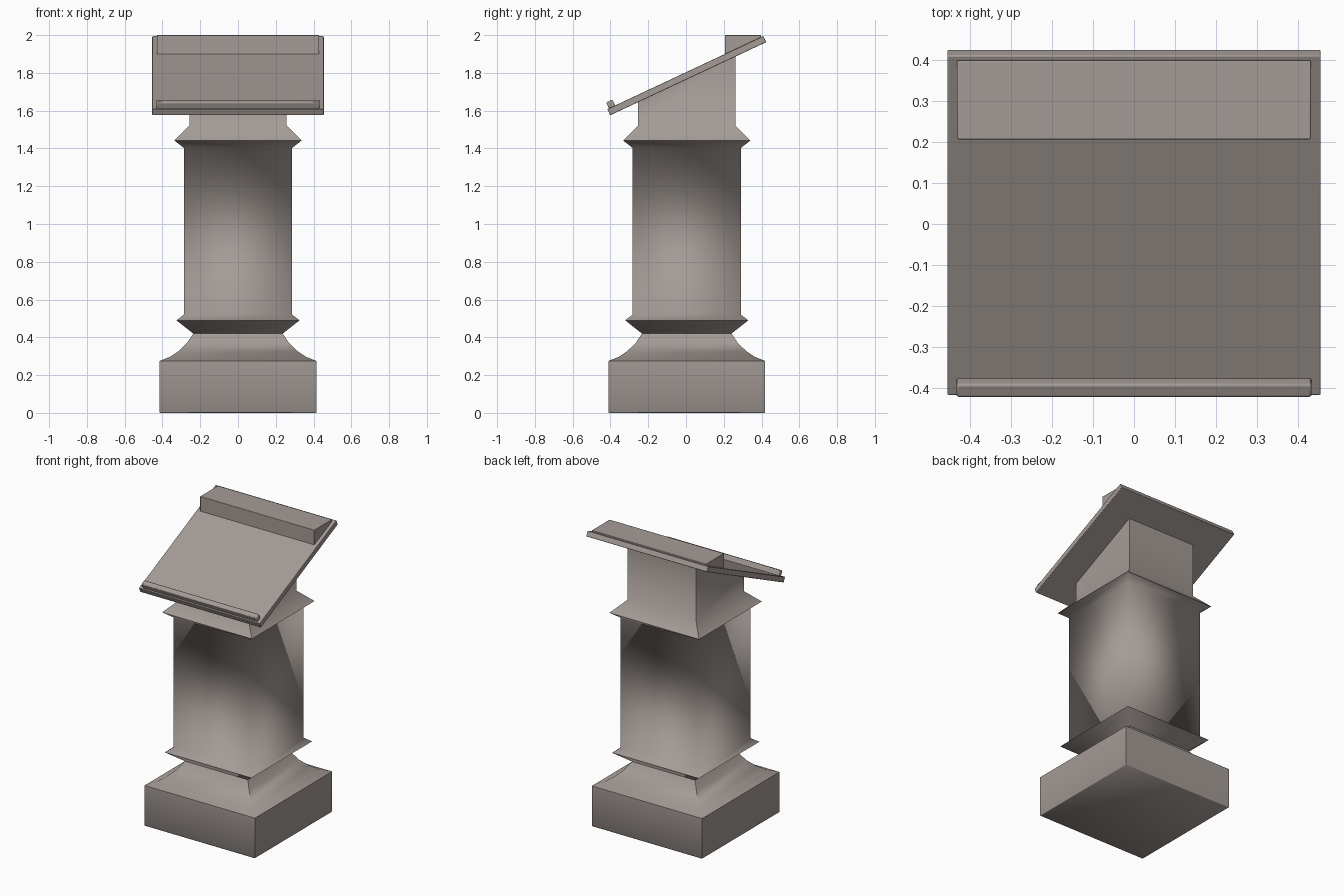
import bpy, bmesh, math
from mathutils import Matrix, Vector

if "Cube" in bpy.data.objects:
    bpy.data.objects.remove(bpy.data.objects["Cube"])

TILT = math.radians(25.1)
BOARD_CENTRE = Vector((0, 0.004, 1.7855))

stone = bpy.data.materials.new("warm_stone")
stone.diffuse_color = (0.375, 0.33, 0.308, 1)
stone.use_nodes = True
stone.node_tree.nodes["Principled BSDF"].inputs["Base Color"].default_value = stone.diffuse_color


def finish(name, bm, bevel=0, smooth=30):
    bmesh.ops.recalc_face_normals(bm, faces=bm.faces)
    mesh = bpy.data.meshes.new(name)
    bm.to_mesh(mesh)
    bm.free()
    mesh.materials.append(stone)
    ob = bpy.data.objects.new(name, mesh)
    bpy.context.collection.objects.link(ob)
    if bevel:
        mod = ob.modifiers.new("soft_edges", 'BEVEL')
        mod.width = bevel
        mod.segments = 2
        mod.limit_method = 'ANGLE'
        mod.angle_limit = math.radians(35)
    bpy.context.view_layer.objects.active = ob
    ob.select_set(True)
    bpy.ops.object.shade_smooth_by_angle(angle=math.radians(smooth))
    ob.select_set(False)
    return ob


def tilted_box(name, size, offset, bevel):
    """Box placed in the frame of the sloping board."""
    bm = bmesh.new()
    bmesh.ops.create_cube(bm, size=1)
    bmesh.ops.scale(bm, vec=size, verts=bm.verts)
    bmesh.ops.translate(bm, vec=offset, verts=bm.verts)
    bm.transform(Matrix.Translation(BOARD_CENTRE) @ Matrix.Rotation(TILT, 4, 'X'))
    return finish(name, bm, bevel)


# Square pedestal: (half width, height) profile, top cut along the board slope
profile = [(0.411, 0), (0.415, 0.004), (0.415, 0.275), (0.36, 0.297), (0.315, 0.327),
           (0.27, 0.37), (0.237, 0.42), (0.326, 0.49), (0.287, 0.52), (0.287, 1.403),
           (0.337, 1.442), (0.257, 1.522), (0.257, 1.776)]
bm = bmesh.new()
rings = []
for i, (r, z) in enumerate(profile):
    slope = math.tan(TILT) if i == len(profile) - 1 else 0
    rings.append([bm.verts.new((sx * r, sy * r + 0.004, z + sy * r * slope))
                  for sx, sy in ((-1, -1), (1, -1), (1, 1), (-1, 1))])
for a, b in zip(rings, rings[1:]):
    for k in range(4):
        n = (k + 1) % 4
        bm.faces.new((a[k], a[n], b[n], b[k]))
bm.faces.new(rings[0])
bm.faces.new(rings[-1])
finish("pedestal", bm, smooth=58)

# Sloping reading board and the ledge along its lower edge
tilted_box("reading_board", (0.908, 0.912, 0.036), (0, 0, 0), 0.003)
tilted_box("book_ledge", (0.864, 0.036, 0.045), (0, -0.4285, 0.0305), 0.006)

# Flat-topped wedge at the upper edge
bm = bmesh.new()
side = [(0.206, 1.885), (0.206, 2.0), (0.398, 2.0), (0.398, 1.975)]
left, right = [[bm.verts.new((x, y, z)) for y, z in side] for x in (-0.43, 0.43)]
bm.faces.new(left)
bm.faces.new(right)
for k in range(4):
    n = (k + 1) % 4
    bm.faces.new((left[k], left[n], right[n], right[k]))
finish("top_shelf", bm, bevel=0.003)
